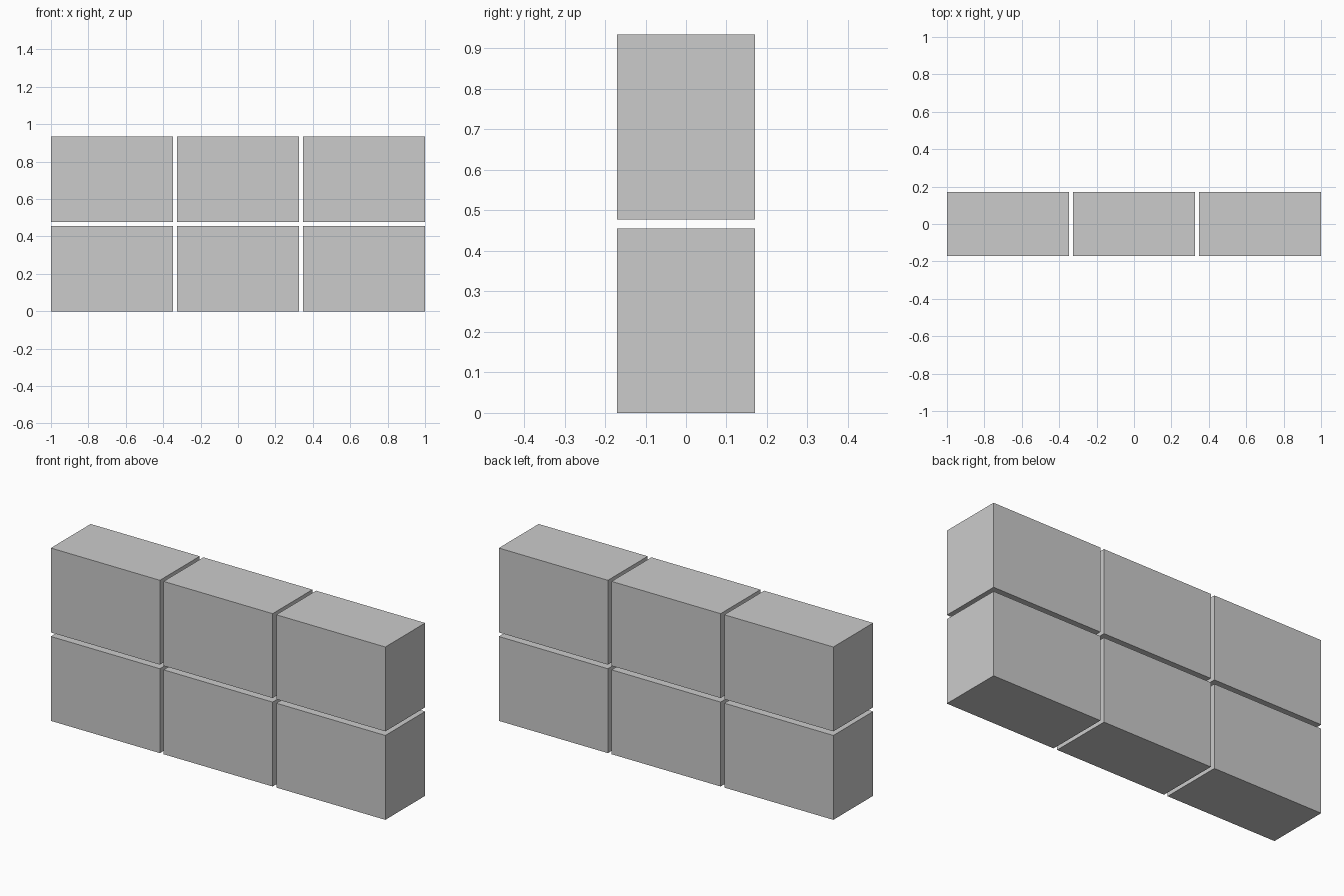
import bpy

if "Cube" in bpy.data.objects:
    bpy.data.objects.remove(bpy.data.objects["Cube"])

# Block size and the gap between neighbouring blocks
W, D, H, GAP = 0.652, 0.34, 0.456, 0.022


def block(name, x, z):
    bpy.ops.mesh.primitive_cube_add(size=1, location=(x, 0, z))
    ob = bpy.context.object
    ob.name = name
    ob.scale = (W, D, H)
    bpy.ops.object.transform_apply(location=False, rotation=False, scale=True)


# Wall of blocks: two rows of three
for r, row in enumerate(("lower", "upper")):
    for c, col in enumerate(("left", "middle", "right")):
        block(f"{row}_{col}_block", (c - 1) * (W + GAP), H / 2 + r * (H + GAP))
